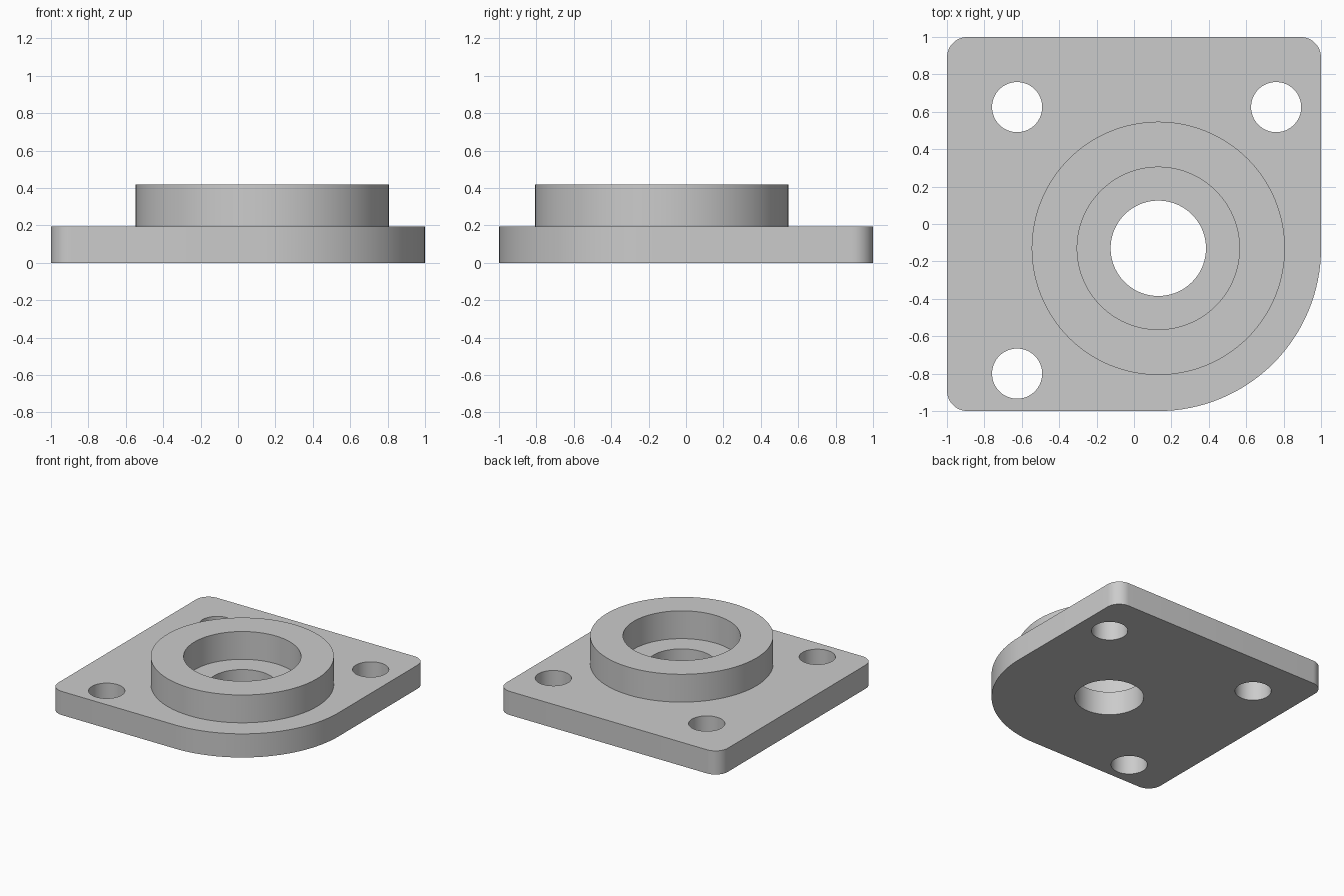
import bpy
import bmesh
from math import sin, cos, pi, radians
from mathutils import Vector

default = bpy.data.objects.get("Cube")
if default:
    bpy.data.objects.remove(default, do_unlink=True)

PLATE_TOP, BOSS_TOP = 0.193, 0.42
CENTRE = (0.13, -0.13)
BORE_R, RECESS_R, BOSS_R = 0.255, 0.434, 0.677
BOLT_R = 0.134
CORNER_R, BIG_R = 0.11, 0.87

grey = bpy.data.materials.new("light grey metal")
grey.use_nodes = True
colour = (0.6, 0.6, 0.6, 1)
grey.diffuse_color = colour
grey.node_tree.nodes["Principled BSDF"].inputs["Base Color"].default_value = colour


def arc(centre, radius, start, sweep, steps):
    """Points along an arc, angles in degrees."""
    return [(centre[0] + radius * cos(radians(start + sweep * i / steps)),
             centre[1] + radius * sin(radians(start + sweep * i / steps)))
            for i in range(steps + 1)]


def prism(name, outline, z0, z1):
    """Extrude a closed outline from z0 to z1."""
    bm = bmesh.new()
    base = bm.faces.new([bm.verts.new((x, y, z0)) for x, y in outline])
    top = bmesh.ops.extrude_face_region(bm, geom=[base])["geom"]
    verts = [g for g in top if isinstance(g, bmesh.types.BMVert)]
    bmesh.ops.translate(bm, verts=verts, vec=Vector((0, 0, z1 - z0)))
    bmesh.ops.recalc_face_normals(bm, faces=bm.faces)
    mesh = bpy.data.meshes.new(name)
    bm.to_mesh(mesh)
    bm.free()
    mesh.materials.append(grey)
    obj = bpy.data.objects.new(name, mesh)
    bpy.context.collection.objects.link(obj)
    return obj


def cylinder(name, centre, radius, z0, z1, sides=96):
    return prism(name, arc(centre, radius, 0, 360, sides)[:-1], z0, z1)


def combine(target, tool, operation):
    """Apply a boolean and discard the tool."""
    tool.hide_render = True
    mod = target.modifiers.new(tool.name, "BOOLEAN")
    mod.operation, mod.solver, mod.object = operation, "EXACT", tool
    bpy.context.view_layer.objects.active = target
    bpy.ops.object.modifier_apply(modifier=mod.name)
    bpy.data.objects.remove(tool, do_unlink=True)


# Base plate: three small corners and one large one around the boss
outline = arc(CENTRE, BIG_R, -90, 90, 32)
for sx, sy, start in ((1, 1, 0), (-1, 1, 90), (-1, -1, 180)):
    inset = 1 - CORNER_R
    outline += arc((sx * inset, sy * inset), CORNER_R, start, 90, 12)
flange = prism("flange_plate", outline, 0, PLATE_TOP)

# Raised round boss
combine(flange, cylinder("boss", CENTRE, BOSS_R, 0.08, BOSS_TOP, 128), "UNION")

# Stepped central opening
combine(flange, cylinder("recess", CENTRE, RECESS_R, PLATE_TOP, 0.6), "DIFFERENCE")
combine(flange, cylinder("bore", CENTRE, BORE_R, -0.2, 0.6), "DIFFERENCE")

# Bolt holes
for spot in ((-0.625, 0.625), (0.76, 0.625), (-0.625, -0.8)):
    combine(flange, cylinder("bolt_hole", spot, BOLT_R, -0.2, 0.6, 64), "DIFFERENCE")

# Smooth round walls, sharp rims
bpy.ops.object.select_all(action="DESELECT")
flange.select_set(True)
bpy.context.view_layer.objects.active = flange
bpy.ops.object.shade_smooth_by_angle(angle=radians(30))
